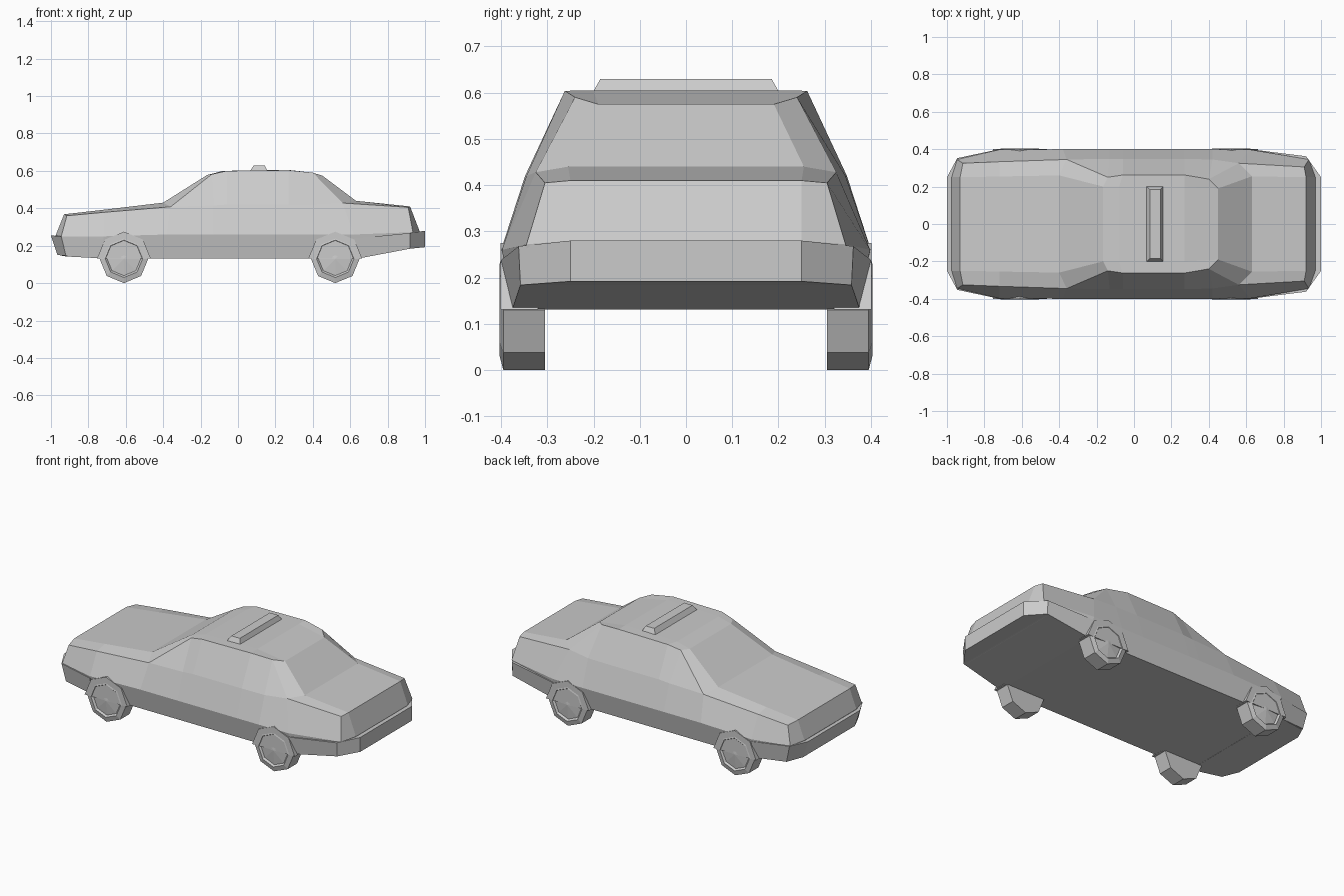
import bpy, bmesh
from math import sin, cos, pi

if "Cube" in bpy.data.objects:
    bpy.data.objects.remove(bpy.data.objects["Cube"])


def finish(bm, name):
    bmesh.ops.remove_doubles(bm, verts=bm.verts, dist=0.0005)
    bmesh.ops.recalc_face_normals(bm, faces=bm.faces)
    me = bpy.data.meshes.new(name)
    bm.to_mesh(me)
    bm.free()
    ob = bpy.data.objects.new(name, me)
    bpy.context.collection.objects.link(ob)
    return ob


def loft(name, stations):
    """Skin half sections (bottom to top), mirrored in y, along the car."""
    bm = bmesh.new()
    rings = []
    for s in stations:
        pts = s + [(x, -y, z) for x, y, z in reversed(s)]
        rings.append([bm.verts.new(p) for p in pts])
    n = len(rings[0])
    for a, b in zip(rings, rings[1:]):
        for i in range(n):
            j = (i + 1) % n
            bm.faces.new((a[i], a[j], b[j], b[i]))
    for r in (rings[0], rings[-1]):
        for i in range(n // 2 - 1):
            bm.faces.new((r[i], r[i + 1], r[n - 2 - i], r[n - 1 - i]))
    return finish(bm, name)


def section(bottom, belt, shoulder, edge, panel):
    return [bottom, belt, shoulder, edge or shoulder, panel]


# Body shell: bottom, belt, shoulder, roof edge, centre panel edge
loft("car_body", [
    section((-.94, .25, .145), (-.975, .25, .255), (-.93, .25, .368), None, (-.93, .25, .368)),
    section((-.91, .34, .142), (-.945, .345, .25), (-.915, .325, .36), None, (-.93, .25, .368)),
    section((-.72, .375, .132), (-.72, .398, .25), (-.72, .333, .378), None, (-.72, .254, .392)),
    section((-.38, .375, .132), (-.38, .4, .26), (-.36, .345, .408), None, (-.40, .26, .43)),
    section((-.13, .375, .132), (-.13, .4, .26), (-.13, .348, .415), (-.14, .25, .582), (-.165, .2, .578)),
    section((-.06, .375, .132), (-.06, .4, .26), (-.06, .348, .42), (-.06, .262, .6), (-.08, .2, .6)),
    section((.27, .375, .132), (.27, .4, .26), (.27, .348, .42), (.27, .262, .604), (.27, .2, .605)),
    section((.42, .375, .132), (.42, .4, .26), (.42, .345, .42), (.40, .24, .59), (.45, .19, .575)),
    section((.64, .375, .132), (.62, .398, .26), (.56, .325, .428), None, (.63, .255, .44)),
    section((.91, .34, .182), (.935, .345, .272), (.91, .305, .405), None, (.92, .25, .41)),
    section((.96, .25, .195), (.97, .25, .28), (.92, .25, .41), None, (.92, .25, .41)),
])

# Wrap-around bumpers
loft("front_bumper", [
    [(-.965, .25, .15), (-1, .25, .255)],
    [(-.92, .345, .146), (-.945, .352, .25)],
    [(-.72, .376, .131), (-.72, .4, .238)],
])
loft("rear_bumper", [
    [(.64, .376, .131), (.62, .4, .238)],
    [(.92, .358, .184), (.92, .362, .268)],
    [(1, .25, .192), (1, .25, .28)],
])

# Roof light bar
loft("roof_light_bar", [
    [(.065, .202, .6), (.085, .185, .63)],
    [(.157, .202, .6), (.142, .185, .63)],
])


def wheel(name, cx, side):
    bm = bmesh.new()
    profile = [(.305, .001), (.305, .13), (.395, .13), (.403, .1),
               (.393, .09), (.403, .001)]
    rings = [[bm.verts.new((cx + r * cos(k * pi / 4), side * y, .13 + r * sin(k * pi / 4)))
              for k in range(8)] for y, r in profile]
    for a, b in zip(rings, rings[1:]):
        for i in range(8):
            j = (i + 1) % 8
            bm.faces.new((a[i], a[j], b[j], b[i]))
    bm.faces.new(rings[0])
    bm.faces.new(rings[-1])
    finish(bm, name)


def arch(name, cx, side):
    bm = bmesh.new()
    rings = [[bm.verts.new((cx + .144 * cos(k * pi / 4), side * y, .131 + .144 * sin(k * pi / 4)))
              for k in range(5)] for y in (.32, .401)]
    a, b = rings
    for i in range(5):
        j = (i + 1) % 5
        bm.faces.new((a[i], a[j], b[j], b[i]))
    bm.faces.new(a)
    bm.faces.new(b)
    finish(bm, name)


# Wheels and arches
for end, cx in (("front", -.61), ("rear", .52)):
    for label, side in (("right", -1), ("left", 1)):
        wheel(f"{end}_{label}_wheel", cx, side)
        arch(f"{end}_{label}_wheel_arch", cx, side)
